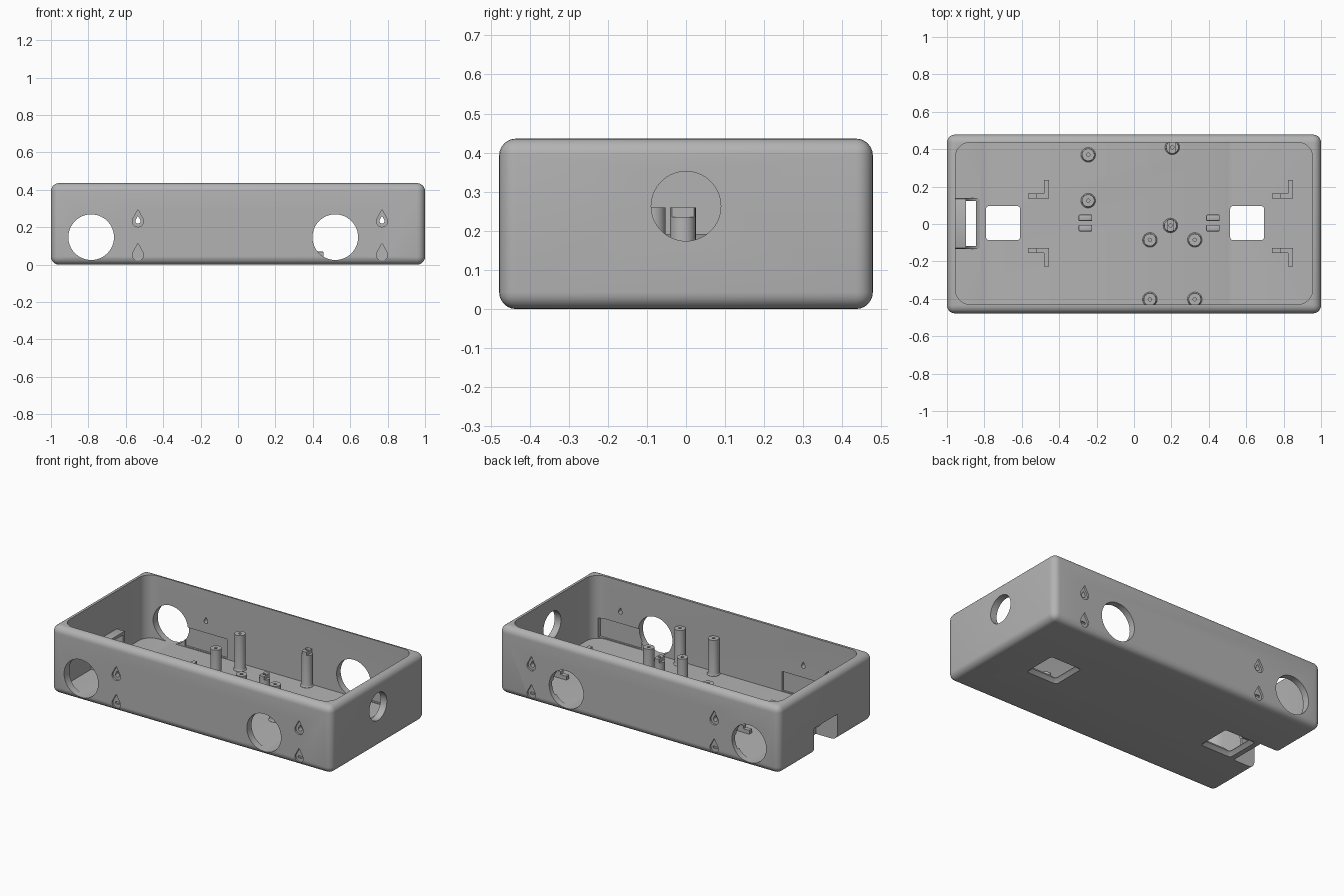
import bpy, bmesh, math
from mathutils import Vector

if "Cube" in bpy.data.objects:
    bpy.data.objects.remove(bpy.data.objects["Cube"])

mat = bpy.data.materials.new("grey plastic")
mat.diffuse_color = (0.45, 0.45, 0.45, 1)
mat.use_nodes = True
mat.node_tree.nodes["Principled BSDF"].inputs["Base Color"].default_value = mat.diffuse_color


def finish(name, bm):
    bmesh.ops.recalc_face_normals(bm, faces=bm.faces)
    me = bpy.data.meshes.new(name)
    bm.to_mesh(me)
    bm.free()
    me.materials.append(mat)
    ob = bpy.data.objects.new(name, me)
    bpy.context.collection.objects.link(ob)
    return ob


def place(axis, a, b, t):
    return {'x': (t, a, b), 'y': (a, t, b), 'z': (a, b, t)}[axis]


def loft(name, axis, sections):
    """Closed solid through (outline, position along axis) sections."""
    bm = bmesh.new()
    rings = [[bm.verts.new(place(axis, a, b, t)) for a, b in pts] for pts, t in sections]
    n = len(rings[0])
    for r, s in zip(rings, rings[1:]):
        for i in range(n):
            j = (i + 1) % n
            bm.faces.new((r[i], r[j], s[j], s[i]))
    bm.faces.new(rings[0])
    bm.faces.new(rings[-1])
    return finish(name, bm)


def prism(name, axis, pts, lo, hi):
    return loft(name, axis, [(pts, lo), (pts, hi)])


def circle(a, b, r, n=32):
    return [(a + r * math.cos(2 * math.pi * i / n), b + r * math.sin(2 * math.pi * i / n))
            for i in range(n)]


def round_rect(cx, cy, w, h, r, n=6):
    pts = []
    for k, (sx, sy) in enumerate(((1, 1), (-1, 1), (-1, -1), (1, -1))):
        for i in range(n + 1):
            t = math.pi / 2 * (k + i / n)
            pts.append((cx + sx * (w / 2 - r) + r * math.cos(t),
                        cy + sy * (h / 2 - r) + r * math.sin(t)))
    return pts


def teardrop(x, z, s):
    pts = [(x, z + 0.047 * s)]
    for i in range(17):
        t = math.radians(150 + 240 * i / 16)
        pts.append((x + 0.03 * s * math.cos(t), z - 0.015 * s + 0.03 * s * math.sin(t)))
    return pts


def box(name, lo, hi, bevel=0.0, seg=2):
    bm = bmesh.new()
    bmesh.ops.create_cube(bm, size=1)
    for v in bm.verts:
        v.co = Vector([(l + h) / 2 + c * (h - l) for l, h, c in zip(lo, hi, v.co)])
    if bevel:
        bmesh.ops.bevel(bm, geom=bm.edges[:], offset=bevel, segments=seg,
                        profile=0.5, affect='EDGES')
    return finish(name, bm)


def boolean(target, tool, op='DIFFERENCE'):
    m = target.modifiers.new("bool", 'BOOLEAN')
    m.operation, m.object, m.solver = op, tool, 'EXACT'
    bpy.context.view_layer.objects.active = target
    bpy.ops.object.modifier_apply(modifier=m.name)
    bpy.data.objects.remove(tool)


# Open tray with rounded outside edges
FLOOR = 0.03
shell = box("enclosure_shell", (-1, -0.478, 0), (1, 0.478, 0.436), 0.043, 6)
boolean(shell, prism("cavity", 'z', round_rect(0, 0.003, 1.91, 0.867, 0.08), FLOOR, 0.6))

# Connector pocket at the left end, open to the outside and underneath
boolean(shell, box("pocket", (-0.975, -0.133, 0.015), (-0.823, 0.138, 0.192), 0.012), 'UNION')
boolean(shell, box("pocket_notch", (-1.1, -0.117, -0.1), (-0.845, 0.122, 0.168)))

# Large side ports through front and back, one port in the right end
for x in (-0.785, 0.52):
    boolean(shell, prism("side_port", 'y', circle(x, 0.147, 0.122, 64), -0.7, 0.7))
boolean(shell, prism("end_port", 'x', circle(0, 0.263, 0.089, 64), 0.9, 1.1))

# Square floor windows, flared underneath
for x in (-0.70, 0.605):
    sizes = ((0.23, -0.005), (0.205, 0.012), (0.182, 0.022), (0.182, 0.1))
    boolean(shell, loft("floor_window", 'z',
                        [(round_rect(x, 0.005, w, w, 0.015, 3), z) for w, z in sizes]))

# Droplet marks outside and shallow panel recesses inside, on both long walls
for s in (-1, 1):
    for x in (-0.535, 0.77):
        inner = 0.433 + (0.004 if s > 0 else -0.003)
        ys = sorted((s * (inner - 0.02), s * (inner + 0.012)))
        boolean(shell, box("panel_recess", (x - 0.15, ys[0], 0.035), (x + 0.15, ys[1], 0.16)))
        for z in (0.247, 0.067):
            boolean(shell, prism("drop_mark", 'y', teardrop(x, z, 1), s * 0.466, s * 0.6))
        boolean(shell, prism("drop_hole", 'y', teardrop(x, 0.24, 0.45), s * 0.4, s * 0.6))
        boolean(shell, prism("drop_slot", 'y', round_rect(x, 0.052, 0.03, 0.014, 0.006, 3),
                             s * 0.458, s * 0.6))

# Screw posts with a small base fillet and a pilot hole
TOP = 0.26
posts = [(-0.245, 0.37, 0), (-0.245, 0.125, 0), (0.205, 0.41, 1), (0.195, -0.008, 1),
         (0.085, -0.085, 0), (0.325, -0.085, 0), (0.085, -0.403, 0), (0.325, -0.403, 0)]
for x, y, tab in posts:
    prof = ((0.039, 0.02), (0.039, FLOOR + 0.002), (0.035, FLOOR + 0.006),
            (0.033, FLOOR + 0.014), (0.033, TOP))
    post = loft("screw_post", 'z', [(circle(x, y, r), z) for r, z in prof])
    boolean(post, prism("pilot", 'z', circle(x, y, 0.009, 16), TOP - 0.08, 0.4))
    if tab:  # shoulders either side of a central tab
        for sx in (-1, 1):
            xs = sorted((x + sx * 0.017, x + sx * 0.06))
            boolean(post, box("shoulder", (xs[0], y - 0.1, 0.236), (xs[1], y + 0.1, 0.4)))

# L-shaped corner brackets, mirrored front to back
for x in (-0.455, 0.85):
    for s in (-1, 1):
        pts = [(-0.112, 0.133), (0, 0.133), (0, 0.23), (-0.026, 0.23),
               (-0.026, 0.16), (-0.112, 0.16)]
        bracket = prism("corner_bracket", 'z',
                        [(x + a, 0.004 + s * b) for a, b in pts], 0.02, 0.075)
        ys = sorted((0.004 + s * 0.12, 0.004 + s * 0.17))
        boolean(bracket, box("step", (x - 0.13, ys[0], 0.055), (x - 0.07, ys[1], 0.1)))

# Paired strap pads
for x in (-0.26, 0.422):
    for y in (0.033, -0.022):
        box("strap_pad", (x - 0.036, y - 0.017, 0.02), (x + 0.036, y + 0.017, 0.07), 0.005)

# Smooth shading with sharp edges kept
bpy.ops.object.select_all(action='SELECT')
bpy.context.view_layer.objects.active = shell
bpy.ops.object.shade_smooth_by_angle(angle=math.radians(30))
